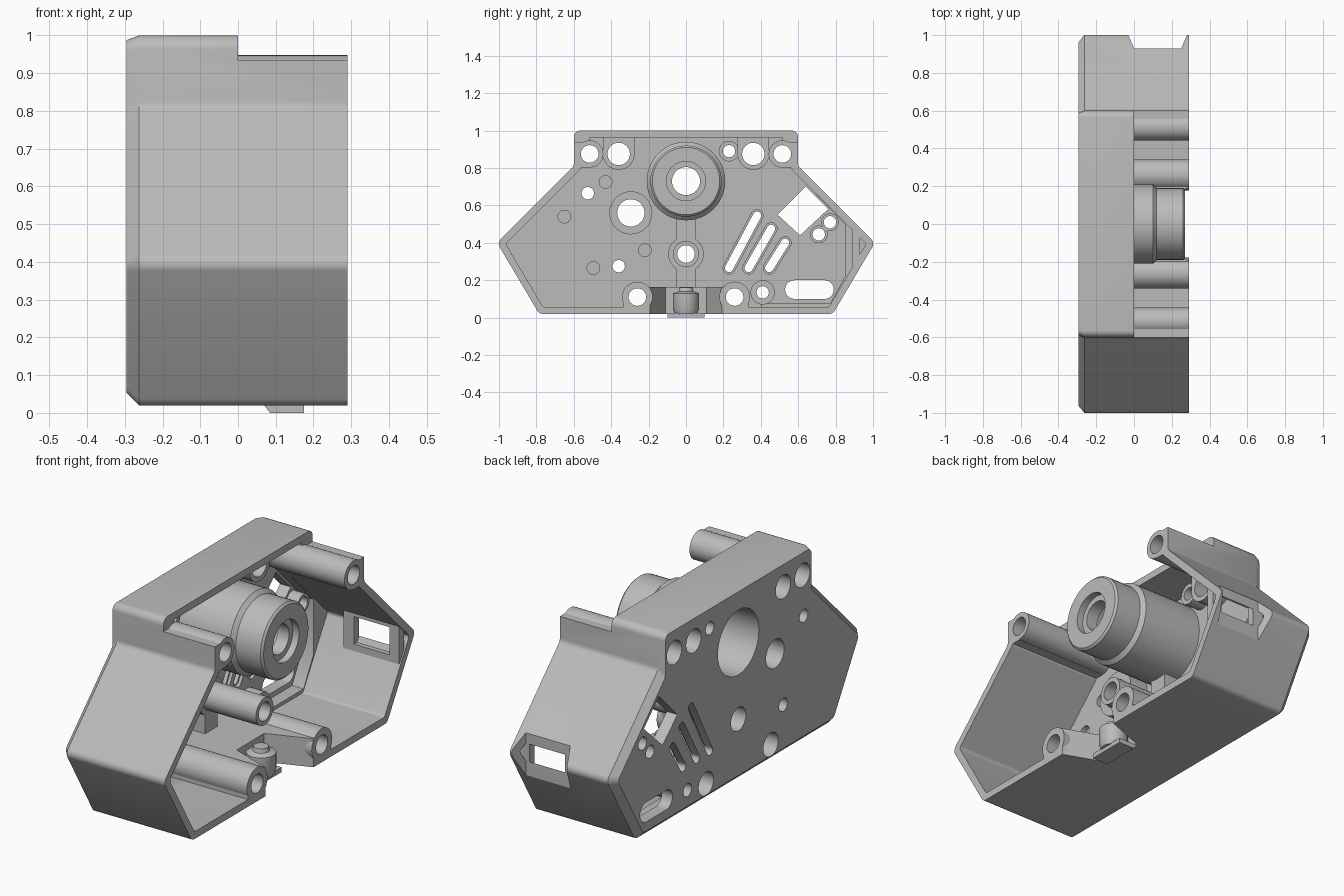
import bpy, bmesh, math
from mathutils import Vector

cube = bpy.data.objects.get("Cube")
if cube:
    bpy.data.objects.remove(cube, do_unlink=True)

grey = bpy.data.materials.new("plain grey")
grey.use_nodes = True
grey.diffuse_color = (0.5, 0.5, 0.5, 1)
grey.node_tree.nodes["Principled BSDF"].inputs["Base Color"].default_value = (0.5, 0.5, 0.5, 1)

BACK, FLOOR, RIM = -0.295, -0.235, 0.29


def loft(name, rings, axis="x"):
    """Closed solid through rings of (position, outline)."""
    place = {"x": lambda t, u, v: (t, u, v), "y": lambda t, u, v: (u, t, v),
             "z": lambda t, u, v: (u, v, t)}[axis]
    bm = bmesh.new()
    loops = [[bm.verts.new(place(t, *p)) for p in pts] for t, pts in rings]
    n = len(loops[0])
    for a, b in zip(loops, loops[1:]):
        for i in range(n):
            j = (i + 1) % n
            bm.faces.new((a[i], a[j], b[j], b[i]))
    bm.faces.new(loops[0])
    bm.faces.new(loops[-1])
    bmesh.ops.recalc_face_normals(bm, faces=bm.faces)
    mesh = bpy.data.meshes.new(name)
    bm.to_mesh(mesh)
    bm.free()
    mesh.materials.append(grey)
    ob = bpy.data.objects.new(name, mesh)
    bpy.context.collection.objects.link(ob)
    return ob


def prism(name, pts, a, b, axis="x"):
    return loft(name, [(a, pts), (b, pts)], axis)


def box(u0, u1, v0, v1):
    return [(u0, v0), (u1, v0), (u1, v1), (u0, v1)]


def capsule(p, q, r, n=16):
    """Outline of a slot from p to q; a circle when they coincide."""
    ang = math.atan2(q[1] - p[1], q[0] - p[0])
    pts = []
    for c, start in ((q, ang - math.pi / 2), (p, ang + math.pi / 2)):
        for i in range(n + (p != q)):
            a = start + math.pi * i / n
            pts.append((c[0] + r * math.cos(a), c[1] + r * math.sin(a)))
    return pts


def rod(name, y, z, r, a, b):
    return prism(name, capsule((y, z), (y, z), r), a, b)


def inset(pts, dists):
    """Move every edge of a counter-clockwise outline inwards."""
    n, lines, out = len(pts), [], []
    for i in range(n):
        p, q = Vector(pts[i]), Vector(pts[(i + 1) % n])
        d = (q - p).normalized()
        lines.append((p + Vector((-d.y, d.x)) * dists[i], d))
    for i in range(n):
        (p, d), (q, e) = lines[i - 1], lines[i]
        t = (q - p).cross(e) / d.cross(e)
        out.append(tuple(p + d * t))
    return out


def rounded(pts, r, n=5):
    out = []
    for i, c in enumerate(pts):
        c = Vector(c)
        a = (Vector(pts[i - 1]) - c).normalized()
        b = (Vector(pts[(i + 1) % len(pts)]) - c).normalized()
        half = a.angle(b) / 2
        cut = r / math.tan(half)
        centre = c + (a + b).normalized() * r / math.sin(half)
        s, e = c + a * cut - centre, c + b * cut - centre
        for k in range(n + 1):
            out.append(tuple(centre + s.lerp(e, k / n).normalized() * r))
    return out


# Outline of the housing, seen from the open side
half = [(0.785, 0.02), (1.01, 0.40), (0.60, 0.81), (0.60, 1.0)]
outline = half + [(-y, z) for y, z in reversed(half)]
chamfer = [0.033, 0.033, 0.012, 0.012, 0.012, 0.033, 0.033, 0.033]
outer = rounded(outline, 0.035)
housing = loft("housing", [(BACK, rounded(inset(outline, chamfer), 0.03)),
                           (BACK + 0.033, outer), (RIM, outer)])
cavity = prism("cavity_cutter", rounded(inset(outline, [0.037] * 8), 0.02), FLOOR, 0.5)

# Cutters for the step in the top, the end recess, its window and the bottom notch
step = prism("step_cutter", box(-1, 1, 0.935, 1.2), 0, 0.5)
recess = prism("recess_cutter", [(-0.06, 1.07), (0, 0.93), (0.25, 0.93), (0.31, 1.07)], 0.2, 0.6, "z")
window = prism("window_cutter", box(0.03, 0.23, 0.31, 0.45), 0.8, 1.1, "y")
notch = prism("notch_cutter", [(0.07, -0.11), (0.31, -0.2), (0.31, 0.2), (0.07, 0.11)], -0.1, 0.3, "z")

# Round through holes, counterbores, blind holes and slots
screws = [(s * y, z) for s in (-1, 1) for y, z in ((0.515, 0.875), (0.36, 0.875), (0.26, 0.11))]
small = [(0.23, 0.89), (-0.525, 0.665), (-0.36, 0.275), (0.41, 0.135), (0.71, 0.445), (0.77, 0.51)]
blind = [(-0.43, 0.725), (-0.65, 0.54), (-0.22, 0.36), (-0.495, 0.265)]
holes = [rod("hole_cutter", y, z, 0.047, -0.5, 0.5) for y, z in screws + [(0, 0.34)]]
holes += [rod("counterbore_cutter", y, z, 0.06, -0.5, -0.1) for y, z in screws + [(0, 0.34)]]
holes += [rod("small_hole_cutter", y, z, 0.033, -0.5, 0.5) for y, z in small]
holes += [rod("blind_cutter", y, z, 0.034, FLOOR - 0.03, 0) for y, z in blind]
holes.append(rod("sleeve_cutter", -0.295, 0.56, 0.073, -0.5, 0.5))
slots = [((0.23, 0.265), (0.38, 0.545)), ((0.335, 0.265), (0.455, 0.475)),
         ((0.445, 0.265), (0.53, 0.4))]
for p, q in slots:
    holes.append(prism("vent_cutter", capsule(p, q, 0.022), -0.5, 0))
    holes.append(prism("vent_edge_cutter", capsule(p, q, 0.032), FLOOR - 0.015, 0))
holes.append(prism("slot_cutter", capsule((0.58, 0.15), (0.74, 0.15), 0.05), -0.5, 0))
holes.append(prism("square_cutter", [(0.64, 0.70), (0.49, 0.55), (0.61, 0.44), (0.76, 0.58)], -0.5, 0))
bores = [rod("bore_cutter", 0, 0.73, r, a, b)
         for r, a, b in ((0.165, -0.5, 0.17), (0.075, -0.5, 0.5), (0.105, 0.235, 0.5))]

parts = [(housing, [cavity, step, recess, notch] + holes + bores)]


def add(ob, cutters=()):
    parts.append((ob, list(cutters)))


# Bearing sleeve with a wider collar
barrel = [(FLOOR - 0.02, 0.21), (0.1, 0.21), (0.12, 0.19), (0.26, 0.19), (0.27, 0.18)]
add(loft("bearing_sleeve", [(x, capsule((0, 0.73), (0, 0.73), r, 24)) for x, r in barrel]), bores)

# Screw bosses on both sides
for s, side in ((-1, "front"), (1, "back")):
    ys = sorted((s * 0.515, s * 0.59))
    add(prism(side + "_corner_block", box(*ys, 0.8, 0.98), FLOOR - 0.01, RIM), [step] + holes)
    add(rod(side + "_corner_boss", s * 0.515, 0.875, 0.073, FLOOR - 0.01, RIM), holes)
    add(rod(side + "_upper_boss", s * 0.36, 0.875, 0.085, FLOOR - 0.01, -0.13), holes)
    add(prism(side + "_upper_web", box(s * 0.36 - 0.085, s * 0.36 + 0.085, 0.875, 0.97),
              FLOOR - 0.01, -0.13), holes)
    add(rod(side + "_lower_boss", s * 0.26, 0.11, 0.082, FLOOR - 0.01, RIM), holes)
    add(prism(side + "_lower_web", box(s * 0.26 - 0.075, s * 0.26 + 0.075, 0.03, 0.11),
              FLOOR - 0.01, RIM), holes + [notch])

# Smaller bosses and ribs on the plate
for name, y, z, r, end in (("guide_ring", -0.295, 0.56, 0.115, -0.13), ("vent_boss", 0.41, 0.135, 0.065, -0.15),
                           ("side_boss_low", 0.71, 0.445, 0.047, -0.17), ("side_boss_high", 0.77, 0.51, 0.047, -0.17),
                           ("top_boss", 0.23, 0.89, 0.055, -0.15), ("middle_disc", 0, 0.34, 0.095, -0.15),
                           ("middle_post", 0, 0.34, 0.07, 0.15)):
    add(rod(name, y, z, r, FLOOR - 0.01, end), holes)
add(prism("centre_rib", box(-0.05, 0.05, 0.1, 0.56), FLOOR - 0.01, -0.15), holes)
ledge = [(0.585, 0.775), (0.85, 0.50), (0.85, 0.22), (0.77, 0.075), (0.40, 0.075), (0.40, 0.045),
         (0.78, 0.045), (0.98, 0.40), (0.585, 0.80)]
add(prism("side_ledge", ledge, FLOOR - 0.01, -0.17), holes)

# Window panel behind the end recess
add(prism("window_panel", box(-0.03, 0.283, 0.275, 0.47), 0.89, 0.93, "y"), [window])

# Raised floor block, latch pin and foot
add(prism("floor_block", box(-0.2, 0.2, 0.03, 0.165), FLOOR - 0.01, RIM), [notch] + holes)
pin = [(0.02, 0.06), (0.05, 0.07), (0.13, 0.07), (0.14, 0.04), (0.16, 0.035)]
add(loft("latch_pin", [(z, capsule((0.13, 0), (0.13, 0), r)) for z, r in pin], "z"))
add(prism("latch_foot", [(0.065, 0.025), (0.085, 0), (0.175, 0), (0.175, 0.025)], -0.1, 0.1, "y"))

# Apply the cuts, then remove the cutters
used = set()
for ob, cutters in parts:
    for c in cutters:
        mod = ob.modifiers.new("cut", "BOOLEAN")
        mod.operation, mod.solver, mod.object = "DIFFERENCE", "EXACT", c
        used.add(c)
deps = bpy.context.evaluated_depsgraph_get()
for ob, cutters in parts:
    mesh = bpy.data.meshes.new_from_object(ob.evaluated_get(deps))
    ob.modifiers.clear()
    ob.data = mesh
for c in used:
    bpy.data.objects.remove(c, do_unlink=True)
bpy.ops.object.select_all(action="DESELECT")
for ob, _ in parts:
    ob.select_set(True)
bpy.context.view_layer.objects.active = housing
bpy.ops.object.shade_smooth_by_angle(angle=math.radians(30))
